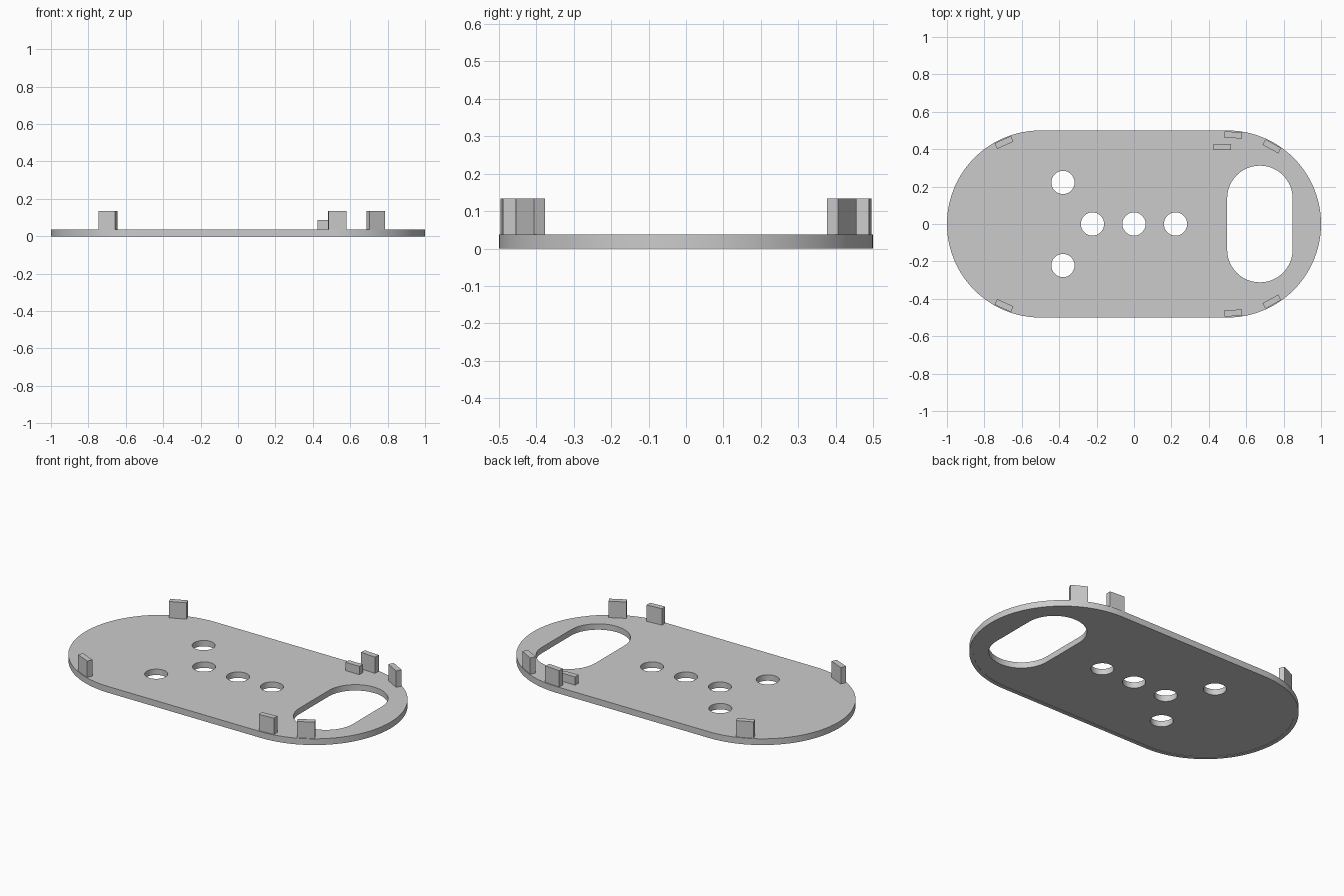
import bpy, bmesh, math
from mathutils import Matrix

cube = bpy.data.objects.get("Cube")
if cube:
    bpy.data.objects.remove(cube, do_unlink=True)

GREY = (0.6, 0.6, 0.6, 1)
mat = bpy.data.materials.new("light grey")
mat.use_nodes = True
mat.diffuse_color = GREY
mat.node_tree.nodes["Principled BSDF"].inputs["Base Color"].default_value = GREY

THICK = 0.037
LIP = 0.002
TAB_TOP = 0.134


def slot(cx, cy, half_x, half_y, n=48):
    """Outline of a slot with rounded ends; a circle if both halves match."""
    r = min(half_x, half_y)
    pts = []
    for q in range(4):
        sx, sy = (1, -1, -1, 1)[q], (1, 1, -1, -1)[q]
        for i in range(n // 4 + 1):
            a = math.pi / 2 * (q + i / (n // 4))
            p = (cx + sx * (half_x - r) + r * math.cos(a),
                 cy + sy * (half_y - r) + r * math.sin(a))
            if not pts or math.dist(p, pts[-1]) > 1e-5:
                pts.append(p)
    if math.dist(pts[0], pts[-1]) < 1e-5:
        pts.pop()
    return pts


def finish(name, bm, smooth=False):
    bmesh.ops.recalc_face_normals(bm, faces=bm.faces)
    mesh = bpy.data.meshes.new(name)
    bm.to_mesh(mesh)
    bm.free()
    mesh.materials.append(mat)
    ob = bpy.data.objects.new(name, mesh)
    bpy.context.collection.objects.link(ob)
    if smooth:
        bpy.ops.object.select_all(action="DESELECT")
        ob.select_set(True)
        bpy.context.view_layer.objects.active = ob
        bpy.ops.object.shade_smooth_by_angle(angle=math.radians(30))
    return ob


def sheet(name, outlines, z0, z1):
    """Flat sheet: the first outline is the edge, the others are holes."""
    bm = bmesh.new()
    edges = []
    for pts in outlines:
        vs = [bm.verts.new((x, y, z0)) for x, y in pts]
        edges += [bm.edges.new((vs[i - 1], vs[i])) for i in range(len(vs))]
    bmesh.ops.triangle_fill(bm, edges=edges, use_beauty=True, normal=(0, 0, 1))
    ext = bmesh.ops.extrude_face_region(bm, geom=bm.faces[:], use_keep_orig=True)
    top = [v for v in ext["geom"] if isinstance(v, bmesh.types.BMVert)]
    bmesh.ops.translate(bm, verts=top, vec=(0, 0, z1 - z0))
    return finish(name, bm, smooth=True)


def block(name, x, y, length, width, top, angle=0):
    z0 = THICK - 0.005
    bm = bmesh.new()
    m = (Matrix.Translation((x, y, (z0 + top) / 2))
         @ Matrix.Rotation(math.radians(angle), 4, "Z")
         @ Matrix.Diagonal((length, width, top - z0, 1)))
    bmesh.ops.create_cube(bm, size=1, matrix=m)
    return finish(name, bm)


# Base plate with round holes and one large slot
edge = slot(0, 0, 1, 0.5, 96)
holes = [slot(x, y, 0.062, 0.062) for x, y in
         ((-0.38, 0.222), (-0.38, -0.222), (-0.222, 0), (0, 0), (0.222, 0))]
holes.append(slot(0.673, 0, 0.175, 0.312))
sheet("base_plate", [edge] + holes, LIP, THICK)

# Shallow lip around the underside
sheet("underside_lip", [edge, slot(0, 0, 0.977, 0.477, 96)], 0, LIP)

# Upright tabs along the rim, mirrored front to back
for side, s in (("back", 1), ("front", -1)):
    for place, x, y, angle in (("right", -0.695, 0.436, 24),
                               ("inner_left", 0.53, 0.476, -4),
                               ("outer_left", 0.737, 0.415, -29)):
        block(f"{side}_{place}_tab", x, s * y, 0.096, 0.033, TAB_TOP, s * angle)

# Short stop beside the back tab
block("short_stop", 0.472, 0.412, 0.092, 0.032, 0.086)
